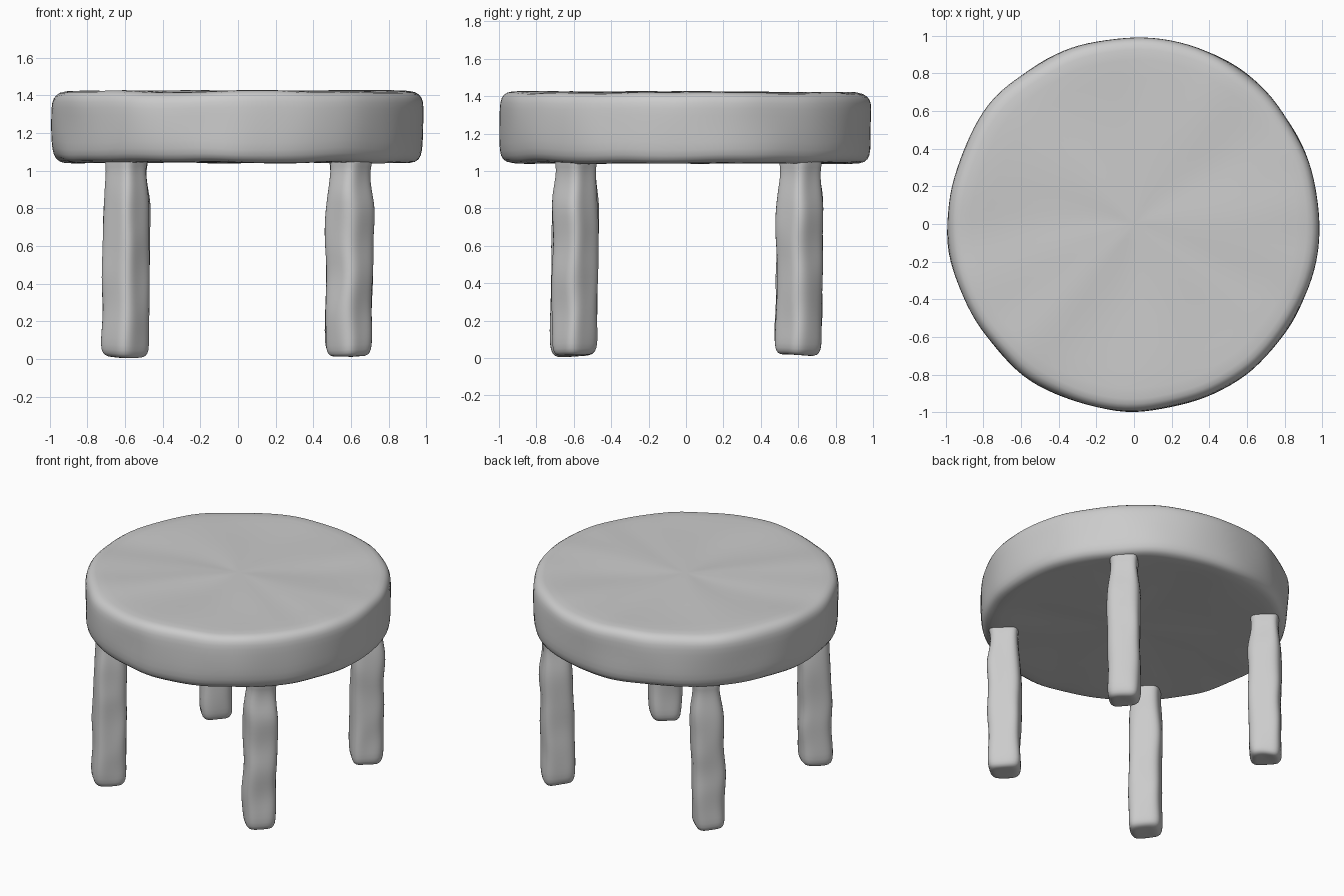
import bpy, bmesh, math
from mathutils import Vector, noise

cube = bpy.data.objects.get("Cube")
if cube:
    bpy.data.objects.remove(cube, do_unlink=True)

# Single clay grey material
grey = bpy.data.materials.new("clay_grey")
grey.use_nodes = True
grey.diffuse_color = (0.6, 0.6, 0.6, 1)
grey.node_tree.nodes["Principled BSDF"].inputs["Base Color"].default_value = (0.6, 0.6, 0.6, 1)


def loft(name, rings, wobble, scale, levels):
    """Skin a stack of closed rings, cap both ends, add hand-made unevenness."""
    bm = bmesh.new()
    loops = [[bm.verts.new(p) for p in ring] for ring in rings]
    n = len(loops[0])
    for low, high in zip(loops, loops[1:]):
        for i in range(n):
            j = (i + 1) % n
            bm.faces.new((low[i], low[j], high[j], high[i]))
    bm.faces.new(loops[0][::-1])
    bm.faces.new(loops[-1])
    for v in bm.verts:
        v.co += wobble * noise.noise_vector(v.co * scale)
    bmesh.ops.recalc_face_normals(bm, faces=bm.faces)
    mesh = bpy.data.meshes.new(name)
    bm.to_mesh(mesh)
    bm.free()
    mesh.materials.append(grey)
    obj = bpy.data.objects.new(name, mesh)
    bpy.context.collection.objects.link(obj)
    if levels:
        sub = obj.modifiers.new("soften", "SUBSURF")
        sub.levels = sub.render_levels = levels
    for p in mesh.polygons:
        p.use_smooth = True
    return obj


def circle(r, z, n=64):
    angles = [math.tau * i / n for i in range(n)]
    return [Vector((r * 0.995 * math.cos(a), r * 1.003 * math.sin(a), z)) for a in angles]


# Seat: thick disc with softly rounded rims
seat_profile = [(0.05, 1.045), (0.35, 1.045), (0.65, 1.045), (0.9, 1.04),
                (0.955, 1.047), (0.985, 1.08), (0.993, 1.15), (0.993, 1.25),
                (0.993, 1.34), (0.985, 1.385), (0.955, 1.417), (0.9, 1.423),
                (0.65, 1.42), (0.35, 1.42), (0.05, 1.42)]
loft("seat", [circle(r, z) for r, z in seat_profile], 0.014, 3.5, 1)


# Legs: rounded square posts turned diagonally, narrowing under the seat
def rounded_square(cx, cy, half, z, n=24):
    ring = []
    for i in range(n):
        a = math.tau * i / n
        c, s = math.cos(a), math.sin(a)
        r = half / (abs(c) ** 5 + abs(s) ** 5) ** 0.2
        b = a + math.pi / 4
        ring.append(Vector((cx + r * math.cos(b), cy + r * math.sin(b), z)))
    return ring


leg_profile = [(0.035, 0.015), (0.075, 0.013), (0.096, 0.03), (0.104, 0.07)]
leg_profile += [(0.104, 0.07 + 0.08 * k) for k in range(1, 10)]
leg_profile += [(0.101, 0.86), (0.093, 0.93), (0.087, 1.0), (0.093, 1.04), (0.1, 1.1)]
for depth, sy in (("front", -1), ("back", 1)):
    for side, sx in (("left", 1), ("right", -1)):
        cx = 0.585 if sx > 0 else -0.6
        cy = 0.6 * sy
        rings = [rounded_square(cx + 0.012 * z, cy + 0.01 * z, h, z)
                 for h, z in leg_profile]
        loft(f"{depth}_{side}_leg", rings, 0.014, 5, 1)
